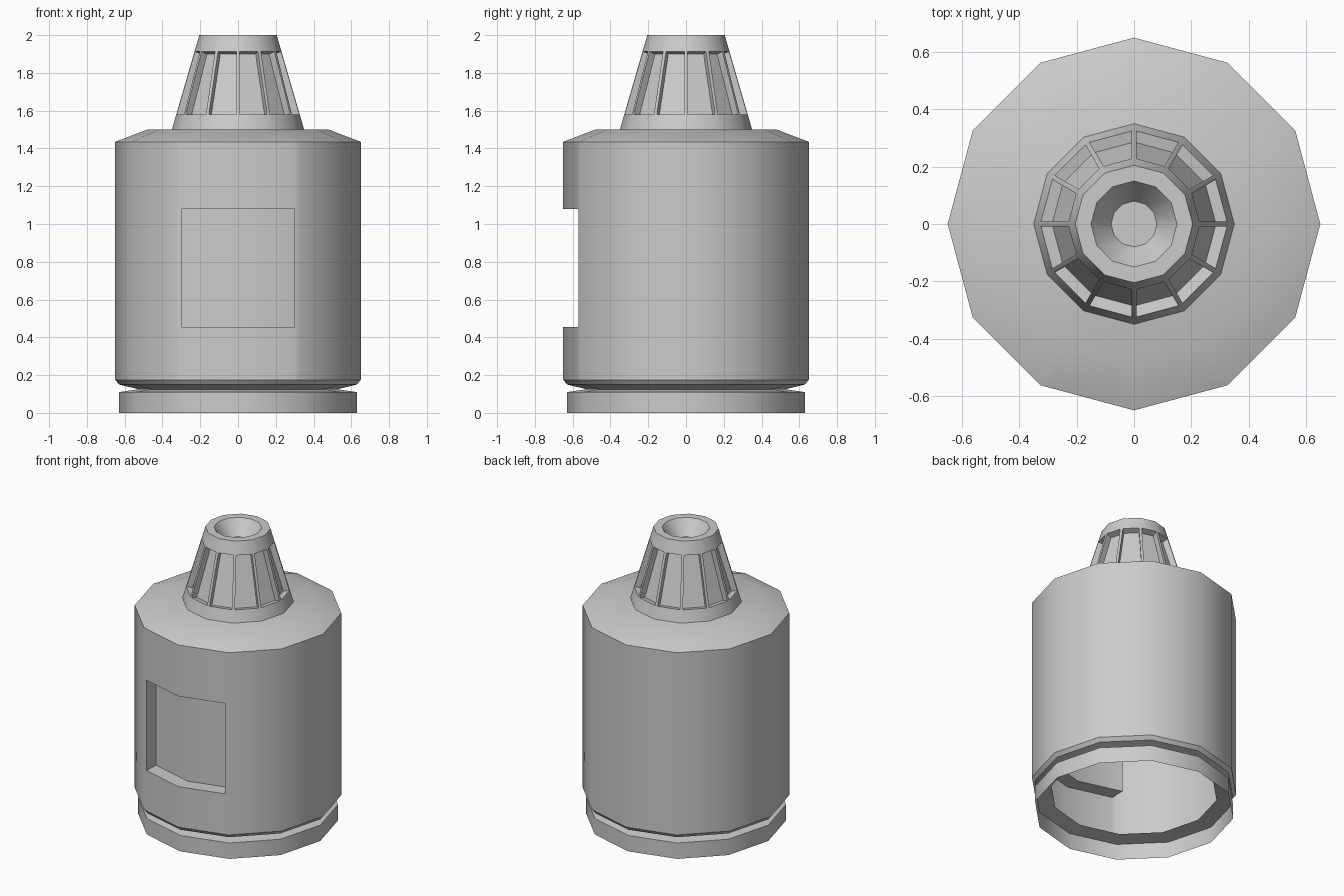
import bpy, bmesh, math

cube = bpy.data.objects.get("Cube")
if cube:
    bpy.data.objects.remove(cube, do_unlink=True)

SIDES = 12

grey = bpy.data.materials.new("plain_grey")
grey.use_nodes = True
colour = (0.6, 0.6, 0.6, 1)
grey.diffuse_color = colour
grey.node_tree.nodes["Principled BSDF"].inputs["Base Color"].default_value = colour


def lathe(profile):
    """Spin a (radius, height) profile and close its last ring with a cap."""
    bm = bmesh.new()
    turns = [math.tau * i / SIDES for i in range(SIDES)]
    rings = [[bm.verts.new((r * math.cos(a), r * math.sin(a), z)) for a in turns]
             for r, z in profile]
    for low, high in zip(rings, rings[1:]):
        for i in range(SIDES):
            j = (i + 1) % SIDES
            bm.faces.new((low[i], low[j], high[j], high[i]))
    bm.faces.new(rings[-1])
    bm.normal_update()
    return bm


def finish(bm, name):
    mesh = bpy.data.meshes.new(name)
    bm.to_mesh(mesh)
    bm.free()
    mesh.materials.append(grey)
    obj = bpy.data.objects.new(name, mesh)
    bpy.context.collection.objects.link(obj)
    bpy.ops.object.select_all(action="DESELECT")
    obj.select_set(True)
    bpy.context.view_layer.objects.active = obj
    bpy.ops.object.shade_smooth_by_angle(angle=math.radians(35))


def cut(bm, faces, point, normal):
    """Split only the given faces along a plane."""
    geom = {e for f in faces for e in (f, *f.edges, *f.verts)}
    bmesh.ops.bisect_plane(bm, geom=list(geom), plane_co=point, plane_no=normal)


# Hollow body: base ring, groove, drum and sloping shoulder
bm = lathe([(0.63, 0), (0.63, 0.11), (0.525, 0.125), (0.63, 0.15),
            (0.65, 0.175), (0.65, 1.435), (0.48, 1.5)])

# Rectangular front recess, following the bend of the wall
half, sill, head = 0.3, 0.455, 1.08


def front_wall(width, low, high):
    found = []
    for f in bm.faces:
        c = f.calc_center_median()
        if c.y < -0.5 and abs(c.x) < width and low < c.z < high:
            found.append(f)
    return found


for side in (-half, half):
    cut(bm, front_wall(half, 0.3, 1.3), (side, 0, 0), (1, 0, 0))
for level in (sill, head):
    cut(bm, front_wall(half, 0.3, 1.3), (0, 0, level), (0, 0, 1))
panel = front_wall(half, sill, head)
new = bmesh.ops.extrude_face_region(bm, geom=panel)["geom"]
old = [f for f in panel if f.is_valid]
if old:
    bmesh.ops.delete(bm, geom=old, context="FACES")
bmesh.ops.translate(bm, vec=(0, 0.1, 0),
                    verts=[v for v in new if isinstance(v, bmesh.types.BMVert)])
finish(bm, "hollow_body")

# Tapered nozzle with a funnel bore
bottom, top = (0.35, 1.5), (0.205, 2.0)


def taper(z):
    t = (z - bottom[1]) / (top[1] - bottom[1])
    return (bottom[0] + t * (top[0] - bottom[0]), z)


bm = lathe([bottom, taper(1.572), taper(1.922), top, (0.15, 2.0), (0.08, 1.9)])

# Sunken panels between the ribs
panels = [f for f in bm.faces
          if 1.6 < f.calc_center_median().z < 1.88 and f.calc_center_median().xy.length > 0.2]
bmesh.ops.inset_individual(bm, faces=panels, thickness=0.013)
bmesh.ops.inset_individual(bm, faces=panels, thickness=0.004, depth=-0.04)
finish(bm, "ribbed_nozzle")
